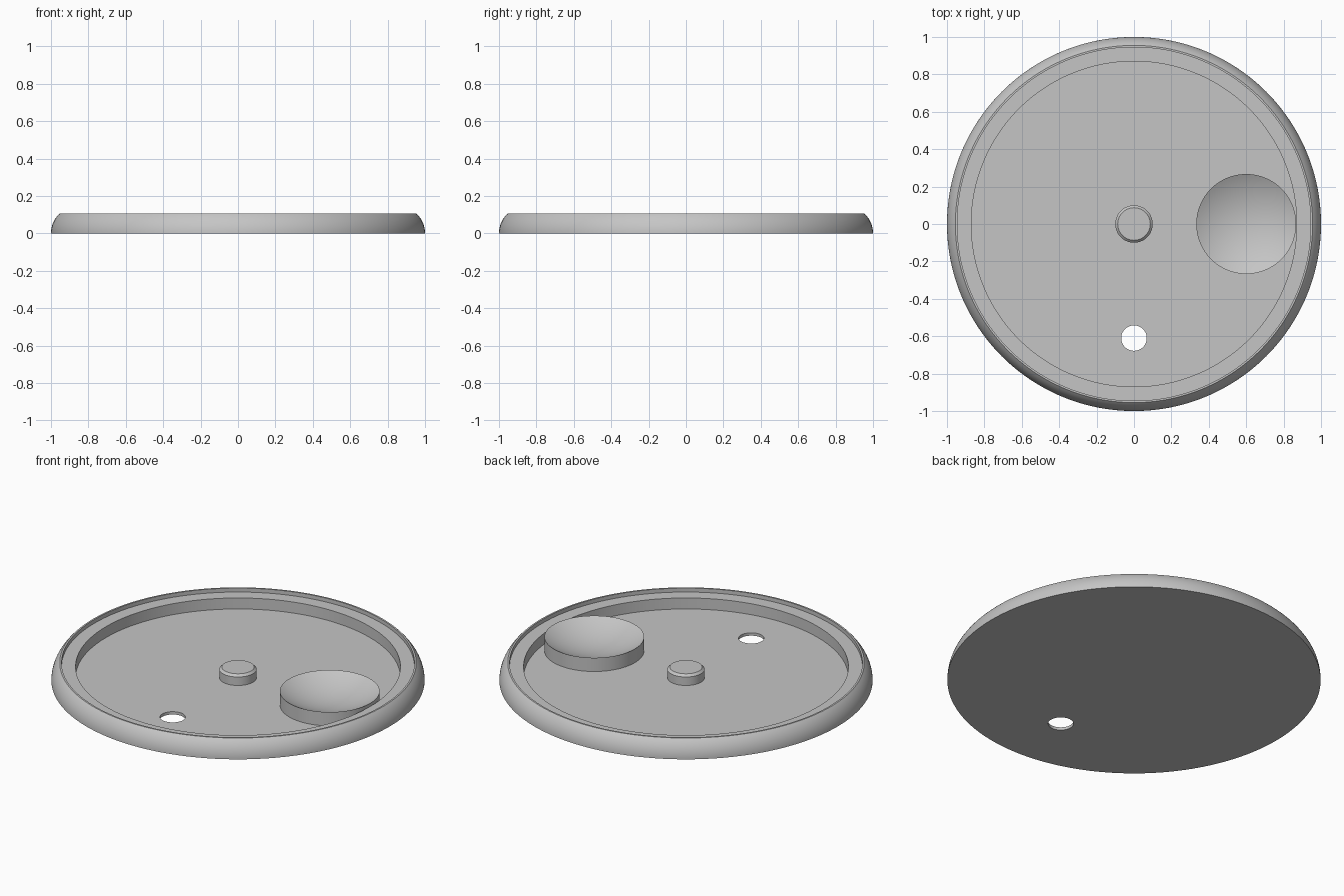
import bpy
import bmesh
from math import sin, cos, tau, atan2, sqrt

cube = bpy.data.objects.get("Cube")
if cube:
    bpy.data.objects.remove(cube, do_unlink=True)

grey = bpy.data.materials.new("plain_grey")
grey.use_nodes = True
COLOUR = (0.56, 0.56, 0.56, 1)
grey.diffuse_color = COLOUR
grey.node_tree.nodes["Principled BSDF"].inputs["Base Color"].default_value = COLOUR


def lathe(name, profile, centre=(0, 0), sides=128):
    """Turn an (r, z) profile about a vertical axis and cap both ends."""
    bm = bmesh.new()
    rings = [[bm.verts.new((r * cos(tau * i / sides), r * sin(tau * i / sides), z))
              for i in range(sides)] for r, z in profile]
    for a, b in zip(rings, rings[1:]):
        for i in range(sides):
            j = (i + 1) % sides
            bm.faces.new((a[i], a[j], b[j], b[i]))
    bm.faces.new(rings[0])
    bm.faces.new(rings[-1])
    bmesh.ops.recalc_face_normals(bm, faces=bm.faces)
    mesh = bpy.data.meshes.new(name)
    bm.to_mesh(mesh)
    bm.free()
    mesh.materials.append(grey)
    obj = bpy.data.objects.new(name, mesh)
    obj.location = (*centre, 0)
    bpy.context.collection.objects.link(obj)
    return obj


def select_only(obj):
    bpy.ops.object.select_all(action='DESELECT')
    obj.select_set(True)
    bpy.context.view_layer.objects.active = obj


HEIGHT, FLOOR, LEDGE = 0.105, 0.017, 0.082

# Base plate: rounded outer wall, thin lip, ledge and recessed floor
drop = 0.045
radius = (HEIGHT ** 2 + drop ** 2) / (2 * drop)
sweep = atan2(HEIGHT, radius - drop)
wall = [(1 - radius * (1 - cos(sweep * k / 12)), radius * sin(sweep * k / 12))
        for k in range(13)]
plate = lathe("base_plate", wall + [(0.945, HEIGHT), (0.945, LEDGE),
                                    (0.87, LEDGE), (0.87, FLOOR)], sides=192)

# Drain hole through the floor
cutter = lathe("hole_cutter", [(0.068, -0.1), (0.068, 0.2)], (0, -0.61), 64)
cutter.hide_render = True
cut = plate.modifiers.new("hole", 'BOOLEAN')
cut.operation = 'DIFFERENCE'
cut.solver = 'EXACT'
cut.object = cutter
select_only(plate)
bpy.ops.object.modifier_apply(modifier=cut.name)
bpy.data.objects.remove(cutter, do_unlink=True)

# Central hub with a chamfered top
hub = lathe("centre_hub", [(0.1, 0.008), (0.1, 0.067), (0.087, 0.08)], sides=96)

# Round pad with a spherical hollow in its top
PAD, TOP, DEPTH = 0.267, 0.098, 0.07
ball = (PAD ** 2 + DEPTH ** 2) / (2 * DEPTH)
hollow = [(PAD * k / 16, TOP - DEPTH + ball - sqrt(ball ** 2 - (PAD * k / 16) ** 2))
          for k in range(16, 0, -1)]
hollow.append((0.002, TOP - DEPTH))
pad = lathe("hollow_pad", [(PAD, 0.008)] + hollow, (0.6, 0))

for part in (plate, hub, pad):
    select_only(part)
    bpy.ops.object.shade_smooth_by_angle()
